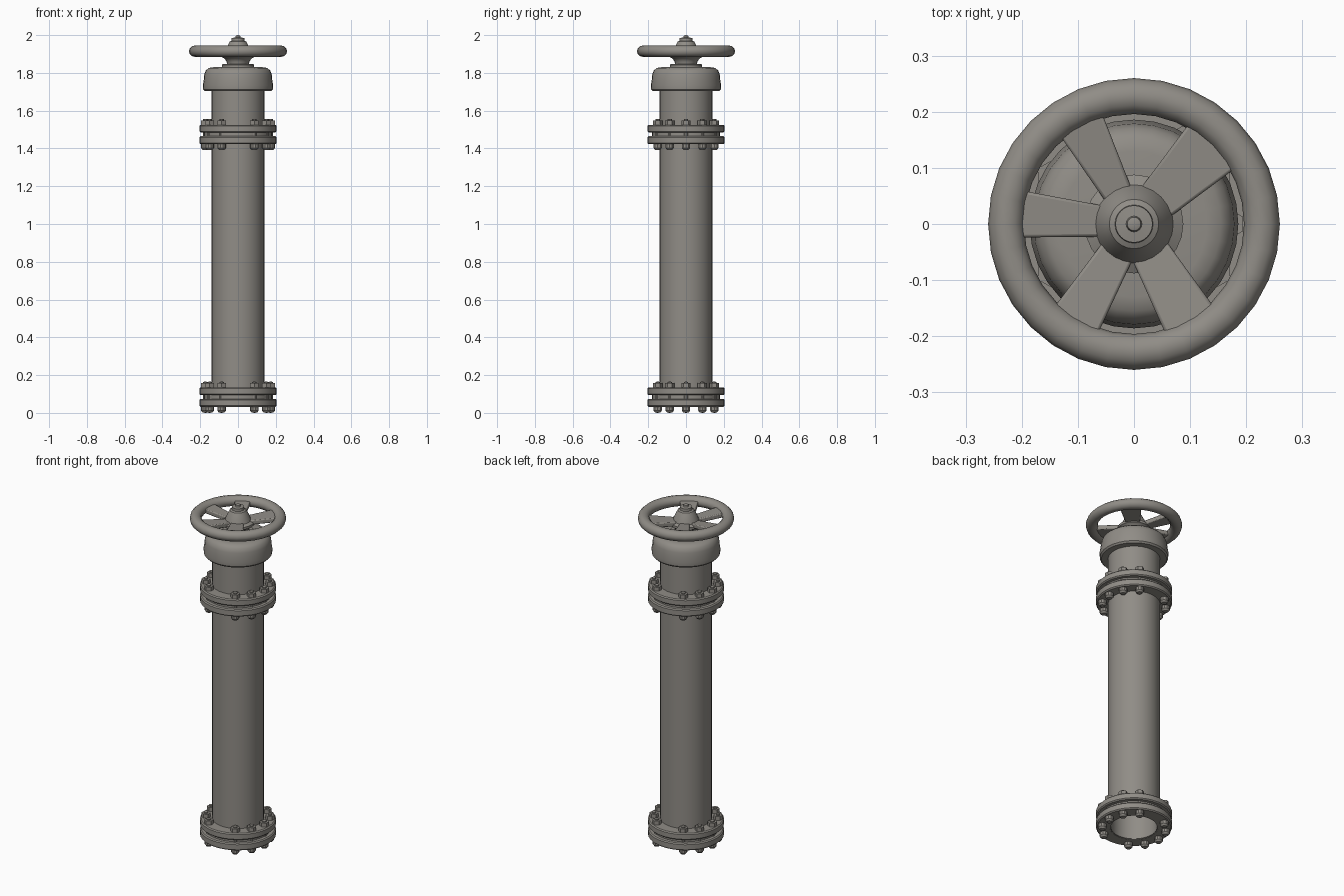
import bpy, bmesh, math
from mathutils import Vector, Matrix

cube = bpy.data.objects.get("Cube")
if cube:
    bpy.data.objects.remove(cube, do_unlink=True)

metal = bpy.data.materials.new("warm_grey_metal")
metal.use_nodes = True
colour = (0.28, 0.265, 0.24, 1)
metal.diffuse_color = colour
metal.node_tree.nodes["Principled BSDF"].inputs["Base Color"].default_value = colour


def finish(bm, name, angle=35, bevel=0):
    """Turn a bmesh into a shaded, coloured object."""
    bmesh.ops.recalc_face_normals(bm, faces=bm.faces)
    mesh = bpy.data.meshes.new(name)
    bm.to_mesh(mesh)
    bm.free()
    mesh.materials.append(metal)
    obj = bpy.data.objects.new(name, mesh)
    bpy.context.collection.objects.link(obj)
    bpy.ops.object.select_all(action="DESELECT")
    obj.select_set(True)
    bpy.context.view_layer.objects.active = obj
    bpy.ops.object.shade_smooth_by_angle(angle=math.radians(angle))
    if bevel:
        mod = obj.modifiers.new("soft_edges", "BEVEL")
        mod.width = bevel
        mod.segments = 2
    return obj


def spin_profile(bm, profile, steps, closed=False, centre=(0, 0, 0)):
    """Revolve (radius, height) points about a vertical axis."""
    c = Vector(centre)
    verts = [bm.verts.new(c + Vector((r, 0, z))) for r, z in profile]
    pairs = list(zip(verts, verts[1:]))
    if closed:
        pairs.append((verts[-1], verts[0]))
    edges = [bm.edges.new(p) for p in pairs]
    bmesh.ops.spin(bm, geom=verts + edges, cent=c, axis=(0, 0, 1),
                   angle=math.tau, steps=steps, use_merge=True)
    bmesh.ops.remove_doubles(bm, verts=bm.verts, dist=0.0001)


def lathe(name, profile, steps=32, closed=False):
    bm = bmesh.new()
    spin_profile(bm, profile, steps, closed)
    return finish(bm, name)


def ring(name, inner, outer, low, high, soft=0.006):
    """Flat ring with a softened outer rim."""
    return lathe(name, [(inner, low), (outer - soft, low), (outer, low + soft),
                        (outer, high - soft), (outer - soft, high), (inner, high)],
                 closed=True)


# Open main pipe
lathe("main_pipe", [(0.125, 0.034), (0.14, 0.034), (0.14, 1.71), (0.125, 1.71)], closed=True)


# Bolted flange pairs: the side bolts leave a gap at front and back
def flange_joint(name, base):
    ring(name + "_lower_flange", 0.13, 0.205, base + 0.032, base + 0.074)
    ring(name + "_gasket", 0.13, 0.18, base + 0.07, base + 0.1, 0.002)
    ring(name + "_upper_flange", 0.13, 0.205, base + 0.094, base + 0.134)
    bm = bmesh.new()
    for step in range(12):
        if step in (3, 9):
            continue
        a = step * math.pi / 6
        spot = (0.173 * math.cos(a), 0.173 * math.sin(a), base)
        # rounded head below, shank through the joint
        spin_profile(bm, [(0, 0), (0.015, 0.002), (0.023, 0.012), (0.023, 0.034),
                          (0.012, 0.034), (0.012, 0.164), (0, 0.166)], 10, centre=spot)
        # hexagonal nut above
        bmesh.ops.create_cone(bm, cap_ends=True, segments=6, radius1=0.025, radius2=0.025,
                              depth=0.024,
                              matrix=Matrix.Translation(Vector(spot) + Vector((0, 0, 0.145))))
    finish(bm, name + "_bolts")


flange_joint("base", 0)
flange_joint("upper", 1.391)

# Rounded bonnet with its collar
lathe("bonnet", [(0.135, 1.703), (0.176, 1.703), (0.184, 1.712), (0.186, 1.735),
                 (0.181, 1.765), (0.179, 1.79), (0.171, 1.812), (0.155, 1.826),
                 (0.13, 1.83), (0, 1.83)])
ring("stem_collar", 0.04, 0.085, 1.826, 1.846, 0.003)

# Handwheel hub, flaring under the spokes, with a stepped nose
lathe("wheel_hub", [(0, 1.835), (0.058, 1.835), (0.06, 1.86), (0.072, 1.876), (0.088, 1.884),
                    (0.088, 1.898), (0.07, 1.908), (0.062, 1.93), (0.052, 1.95),
                    (0.044, 1.965), (0.034, 1.97), (0.033, 1.985), (0.014, 1.987),
                    (0.012, 1.996), (0, 2.0)], 24)

# Handwheel rim
lathe("wheel_rim", [(0.228 + 0.032 * math.cos(math.tau * i / 12),
                     1.915 + 0.03 * math.sin(math.tau * i / 12)) for i in range(12)],
      32, closed=True)

# Unevenly spaced tapering spokes: angle, half width at hub, half width at rim
spokes = [(45, 0.036, 0.06), (118, 0.025, 0.044), (175, 0.027, 0.043),
          (239, 0.03, 0.047), (300, 0.034, 0.051)]
bm = bmesh.new()
for angle, hub_half, rim_half in spokes:
    made = bmesh.ops.create_cube(bm, size=2)["verts"]
    for v in made:
        outer = v.co.x > 0
        v.co = Vector((0.215 if outer else 0.05,
                       v.co.y * (rim_half if outer else hub_half),
                       (1.914 if outer else 1.898) + 0.013 * v.co.z))
    bmesh.ops.rotate(bm, verts=made, cent=(0, 0, 0),
                     matrix=Matrix.Rotation(math.radians(angle), 3, "Z"))
finish(bm, "wheel_spokes", bevel=0.005)
